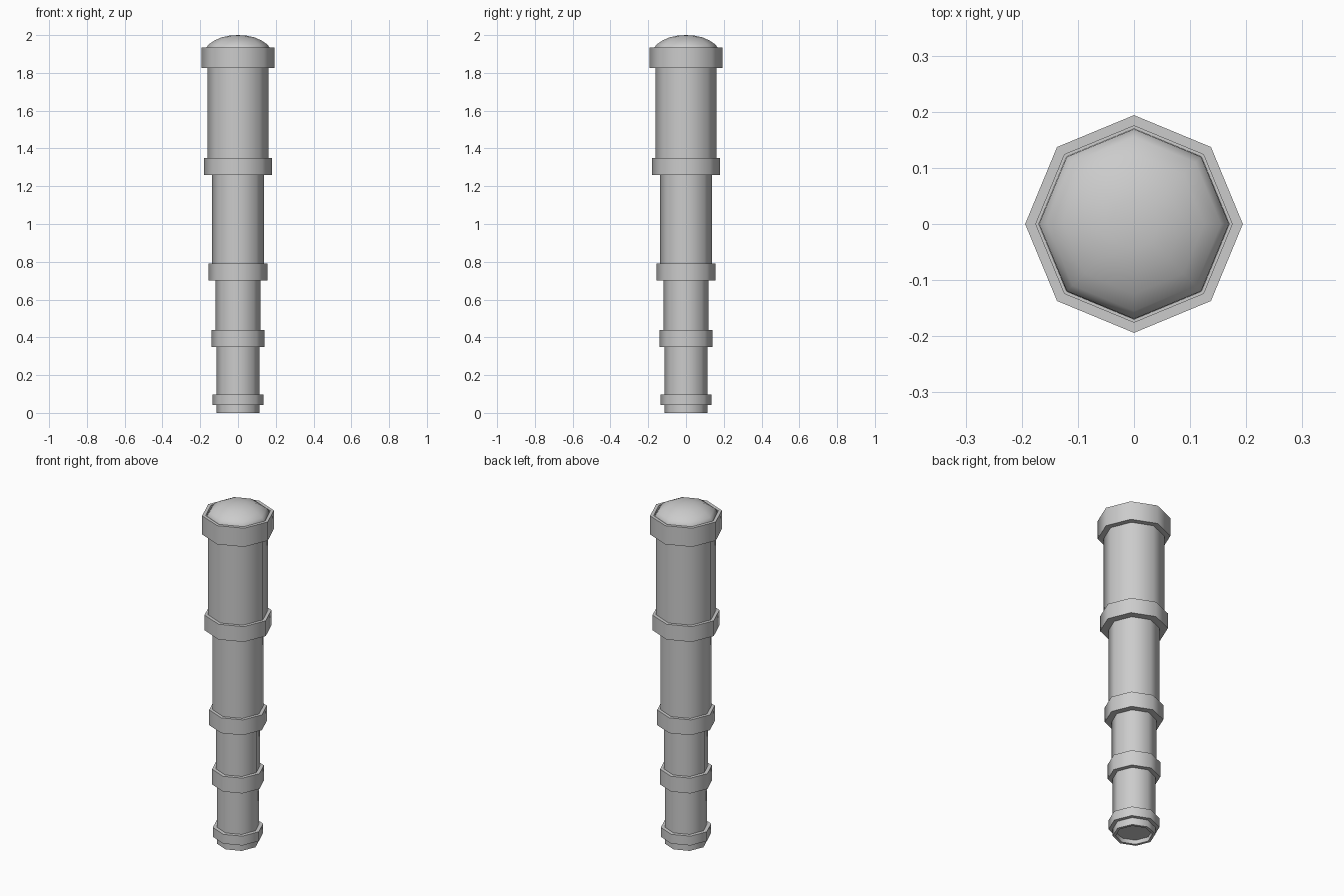
import bpy
import math

if "Cube" in bpy.data.objects:
    bpy.data.objects.remove(bpy.data.objects["Cube"], do_unlink=True)

SIDES = 8
GREY = (0.6, 0.6, 0.6, 1)
metal = bpy.data.materials.new("plain grey")
metal.use_nodes = True
metal.diffuse_color = GREY
metal.node_tree.nodes["Principled BSDF"].inputs["Base Color"].default_value = GREY


def lathe(name, profile, closed=False):
    """Turn (radius, z) points, listed from the bottom up the outside, about z."""
    verts, loops, faces = [], [], []
    for r, z in profile:
        count = SIDES if r > 0 else 1
        loops.append([len(verts) + i for i in range(count)])
        for i in range(count):
            a = math.tau * i / SIDES
            verts.append((r * math.cos(a), r * math.sin(a), z))
    pairs = list(zip(loops, loops[1:]))
    if closed:
        pairs.append((loops[-1], loops[0]))
    for low, high in pairs:
        for i in range(SIDES):
            j = (i + 1) % SIDES
            quad = [low[i % len(low)], low[j % len(low)],
                    high[j % len(high)], high[i % len(high)]]
            faces.append(list(dict.fromkeys(quad)))
    mesh = bpy.data.meshes.new(name)
    mesh.from_pydata(verts, [], faces)
    mesh.materials.append(metal)
    obj = bpy.data.objects.new(name, mesh)
    bpy.context.collection.objects.link(obj)
    bpy.ops.object.select_all(action='DESELECT')
    obj.select_set(True)
    bpy.context.view_layer.objects.active = obj
    bpy.ops.object.shade_smooth_by_angle(angle=math.radians(50))
    return obj


# Telescoping tubes: radius, bottom, top
tubes = {
    "front_tube": (0.162, 1.30, 1.88),
    "middle_tube": (0.137, 0.74, 1.30),
    "rear_tube": (0.119, 0.39, 0.74),
}
for name, (r, z0, z1) in tubes.items():
    lathe(name, [(0, z0), (r, z0), (r, z1), (0, z1)])

# Eyepiece tube with a recessed lens in its end
lathe("eyepiece_tube", [(0, 0.025), (0.098, 0.025), (0.098, 0), (0.114, 0),
                        (0.114, 0.39), (0, 0.39)])

# Collars around the joints: radius, bottom, top
collars = {
    "front_joint_collar": (0.181, 1.26, 1.35),
    "middle_joint_collar": (0.156, 0.70, 0.79),
    "rear_joint_collar": (0.140, 0.35, 0.44),
    "eyepiece_collar": (0.136, 0.042, 0.097),
}
for name, (r, z0, z1) in collars.items():
    lathe(name, [(0.1, z0), (r, z0), (r, z1), (0.1, z1)], closed=True)

# Lens rim with a narrow groove around the domed lens
lathe("lens_rim", [(0.15, 1.825), (0.194, 1.825), (0.194, 1.935),
                   (0.175, 1.935), (0.175, 1.91), (0.15, 1.91)], closed=True)
lathe("domed_lens", [(0.170, 1.91), (0.169, 1.932), (0.155, 1.951), (0.125, 1.971),
                     (0.088, 1.988), (0.045, 1.997), (0, 2.0)])
